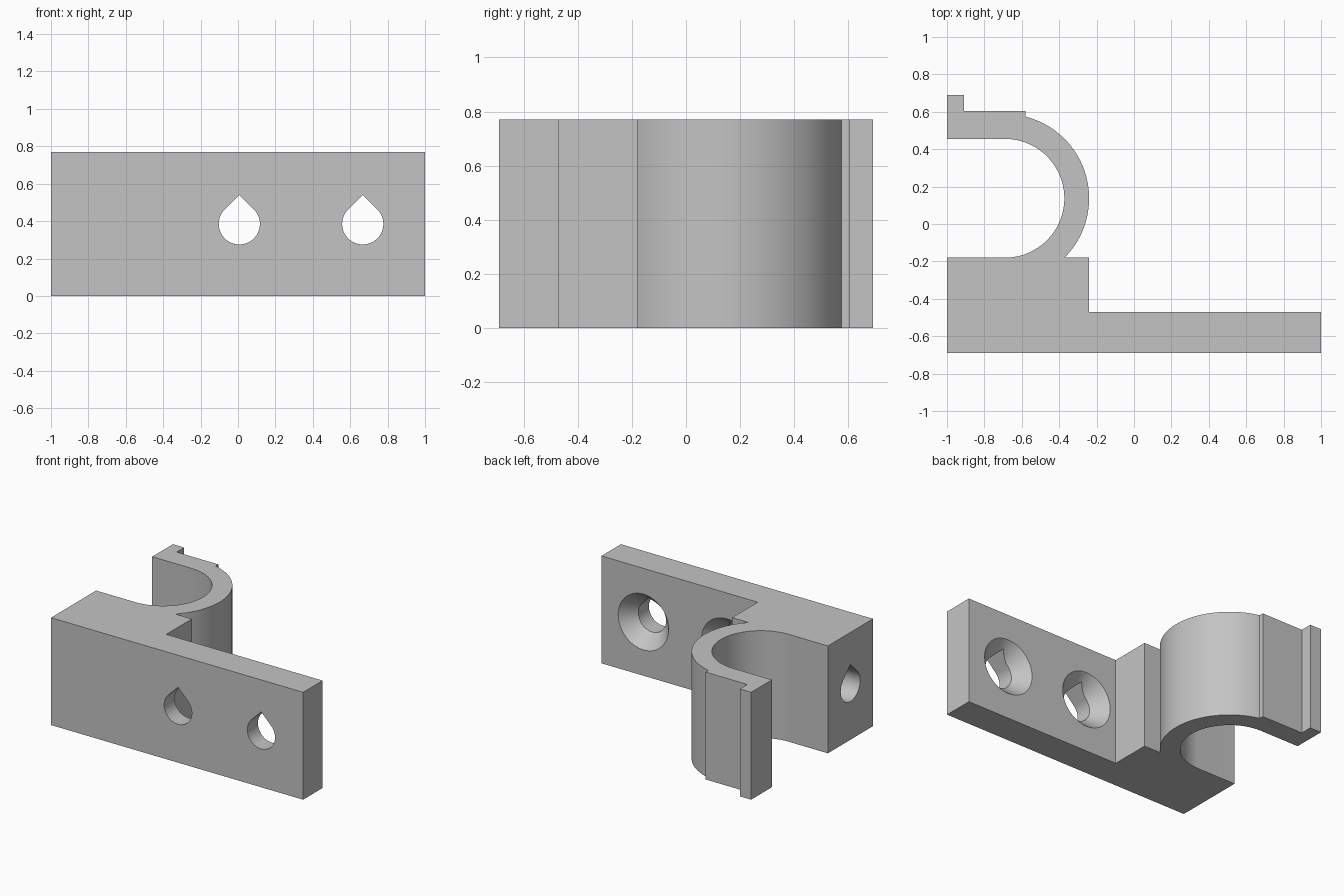
import bpy, bmesh
from math import sin, cos, radians, pi
from mathutils import Matrix, Vector

cube = bpy.data.objects.get("Cube")
if cube:
    bpy.data.objects.remove(cube, do_unlink=True)

HEIGHT = 0.77
MID = HEIGHT / 2
HOLE_R = 0.11

grey = bpy.data.materials.new("light grey plastic")
grey.use_nodes = True
grey.diffuse_color = (0.55, 0.55, 0.55, 1)
grey.node_tree.nodes["Principled BSDF"].inputs["Base Color"].default_value = grey.diffuse_color


def arc(cx, cy, r, start, end, steps):
    angles = [radians(start + (end - start) * i / steps) for i in range(steps + 1)]
    return [(cx + r * cos(a), cy + r * sin(a)) for a in angles]


def add_object(name, bm):
    bmesh.ops.recalc_face_normals(bm, faces=bm.faces)
    mesh = bpy.data.meshes.new(name)
    bm.to_mesh(mesh)
    bm.free()
    mesh.materials.append(grey)
    obj = bpy.data.objects.new(name, mesh)
    bpy.context.collection.objects.link(obj)
    return obj


def extrude(name, points, direction):
    """Prism from 3D outline points."""
    bm = bmesh.new()
    face = bm.faces.new([bm.verts.new(p) for p in points])
    top = bmesh.ops.extrude_face_region(bm, geom=[face])["geom"]
    bmesh.ops.translate(bm, vec=Vector(direction),
                        verts=[v for v in top if isinstance(v, bmesh.types.BMVert)])
    return add_object(name, bm)


# Bracket outline: mounting plate, block, and open clip with a lipped end
clip_x, clip_y = -0.69, 0.1375
outline = [(-1, -0.69), (1, -0.69), (1, -0.47), (-0.24, -0.47), (-0.24, -0.18)]
outline += arc(clip_x, clip_y, 0.45, -44.87, 75.8, 48)
outline += [(-0.58, 0.605), (-0.91, 0.605), (-0.91, 0.69), (-1, 0.69), (-1, 0.455)]
outline += arc(clip_x, clip_y, 0.3175, 90, -90, 64)
outline += [(-1, -0.18)]
bracket = extrude("clip_bracket", [(x, y, 0) for x, y in outline], (0, 0, HEIGHT))

# Teardrop section shared by all holes
teardrop = arc(0, 0, HOLE_R, 135, 405, 48) + [(0, HOLE_R * 2 ** 0.5)]
cutters = []

# Countersunk screw holes through the plate
for x in (0.007, 0.667):
    cutters.append(extrude("screw_hole_cutter",
                           [(x + u, -0.8, MID + v) for u, v in teardrop], (0, 0.4, 0)))
    bm = bmesh.new()
    bmesh.ops.create_cone(bm, cap_ends=True, segments=64, radius1=0.218, radius2=0.101,
                          depth=0.13,
                          matrix=Matrix.Translation((x, -0.515, MID)) @ Matrix.Rotation(pi / 2, 4, "X"))
    cutters.append(add_object("countersink_cutter", bm))

# Blind hole in the end of the block
cutters.append(extrude("end_hole_cutter",
                       [(-1.1, -0.435 + u, MID + v) for u, v in teardrop], (0.7, 0, 0)))

for cutter in cutters:
    cutter.hide_render = True
    mod = bracket.modifiers.new("cut", "BOOLEAN")
    mod.operation = "DIFFERENCE"
    mod.solver = "EXACT"
    mod.object = cutter

# Bake the cuts, then drop the cutters
depsgraph = bpy.context.evaluated_depsgraph_get()
result = bpy.data.meshes.new_from_object(bracket.evaluated_get(depsgraph))
bracket.modifiers.clear()
bracket.data = result
for cutter in cutters:
    bpy.data.objects.remove(cutter, do_unlink=True)

bpy.ops.object.select_all(action="DESELECT")
bracket.select_set(True)
bpy.context.view_layer.objects.active = bracket
bpy.ops.object.shade_smooth_by_angle(angle=radians(25))
